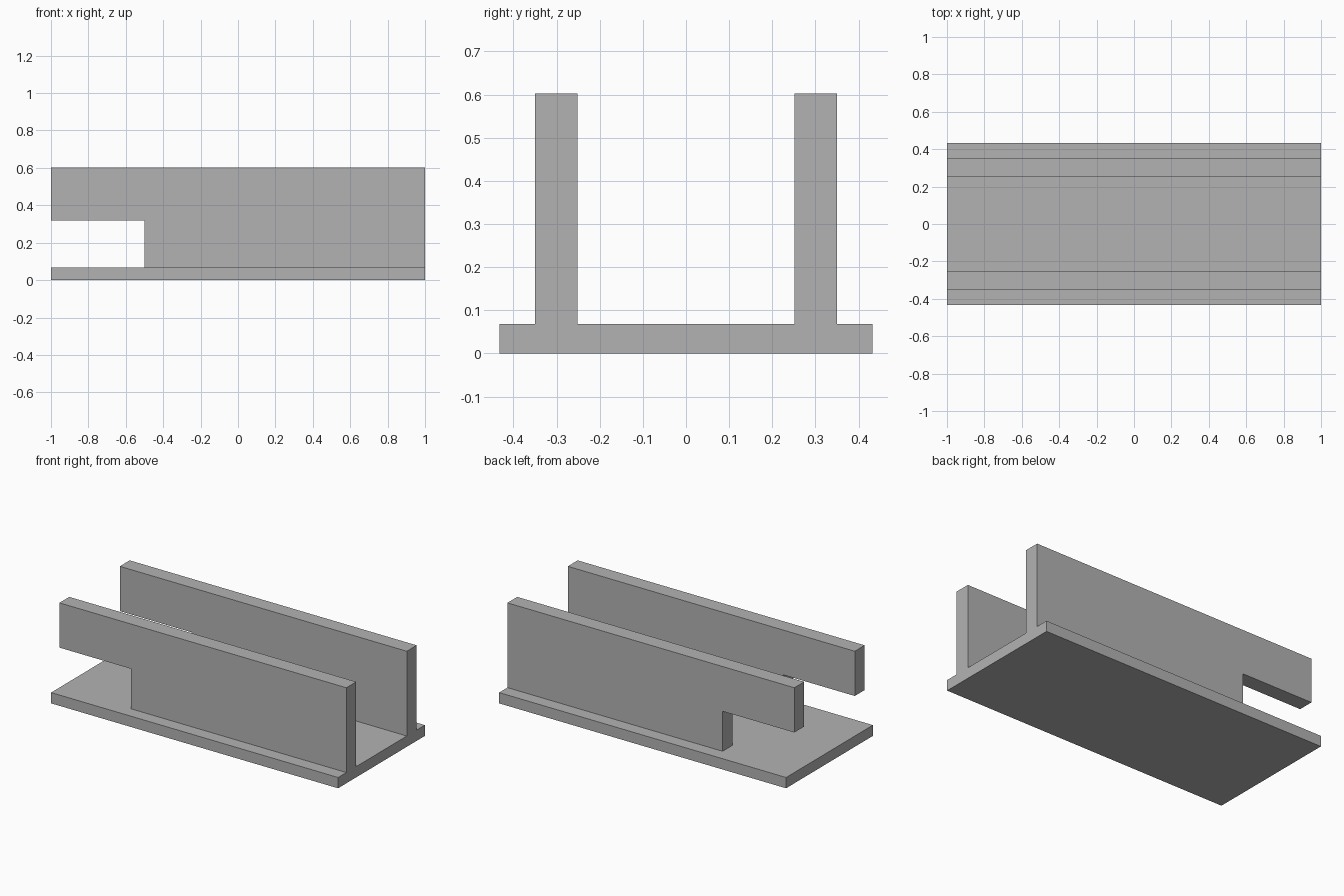
import bpy
import bmesh
from mathutils import Vector

cube = bpy.data.objects.get("Cube")
if cube:
    bpy.data.objects.remove(cube, do_unlink=True)

GREY = (0.45, 0.45, 0.45, 1.0)
grey = bpy.data.materials.new("plain grey")
grey.use_nodes = True
grey.diffuse_color = GREY
grey.node_tree.nodes["Principled BSDF"].inputs["Base Color"].default_value = GREY

LENGTH = 1.0        # half length along x
BASE_TOP = 0.068
WALL_TOP = 0.602
NOTCH_X = -0.5
NOTCH_TOP = 0.32


def extrude_profile(name, profile, y0, y1):
    """Extrude an x-z outline from y0 to y1."""
    bm = bmesh.new()
    face = bm.faces.new([bm.verts.new((x, y0, z)) for x, z in profile])
    result = bmesh.ops.extrude_face_region(bm, geom=[face])
    moved = [v for v in result["geom"] if isinstance(v, bmesh.types.BMVert)]
    bmesh.ops.translate(bm, verts=moved, vec=Vector((0, y1 - y0, 0)))
    bmesh.ops.recalc_face_normals(bm, faces=bm.faces)
    mesh = bpy.data.meshes.new(name)
    bm.to_mesh(mesh)
    bm.free()
    mesh.materials.append(grey)
    obj = bpy.data.objects.new(name, mesh)
    bpy.context.collection.objects.link(obj)
    return obj


# Flat base plate
extrude_profile("base_plate",
                [(-LENGTH, 0), (LENGTH, 0), (LENGTH, BASE_TOP), (-LENGTH, BASE_TOP)],
                -0.432, 0.432)

# Two upright walls, each notched above the base at one end
wall = [(NOTCH_X, BASE_TOP), (LENGTH, BASE_TOP), (LENGTH, WALL_TOP),
        (-LENGTH, WALL_TOP), (-LENGTH, NOTCH_TOP), (NOTCH_X, NOTCH_TOP)]
for name, side in (("front_wall", -1), ("back_wall", 1)):
    extrude_profile(name, wall, side * 0.252, side * 0.35)
